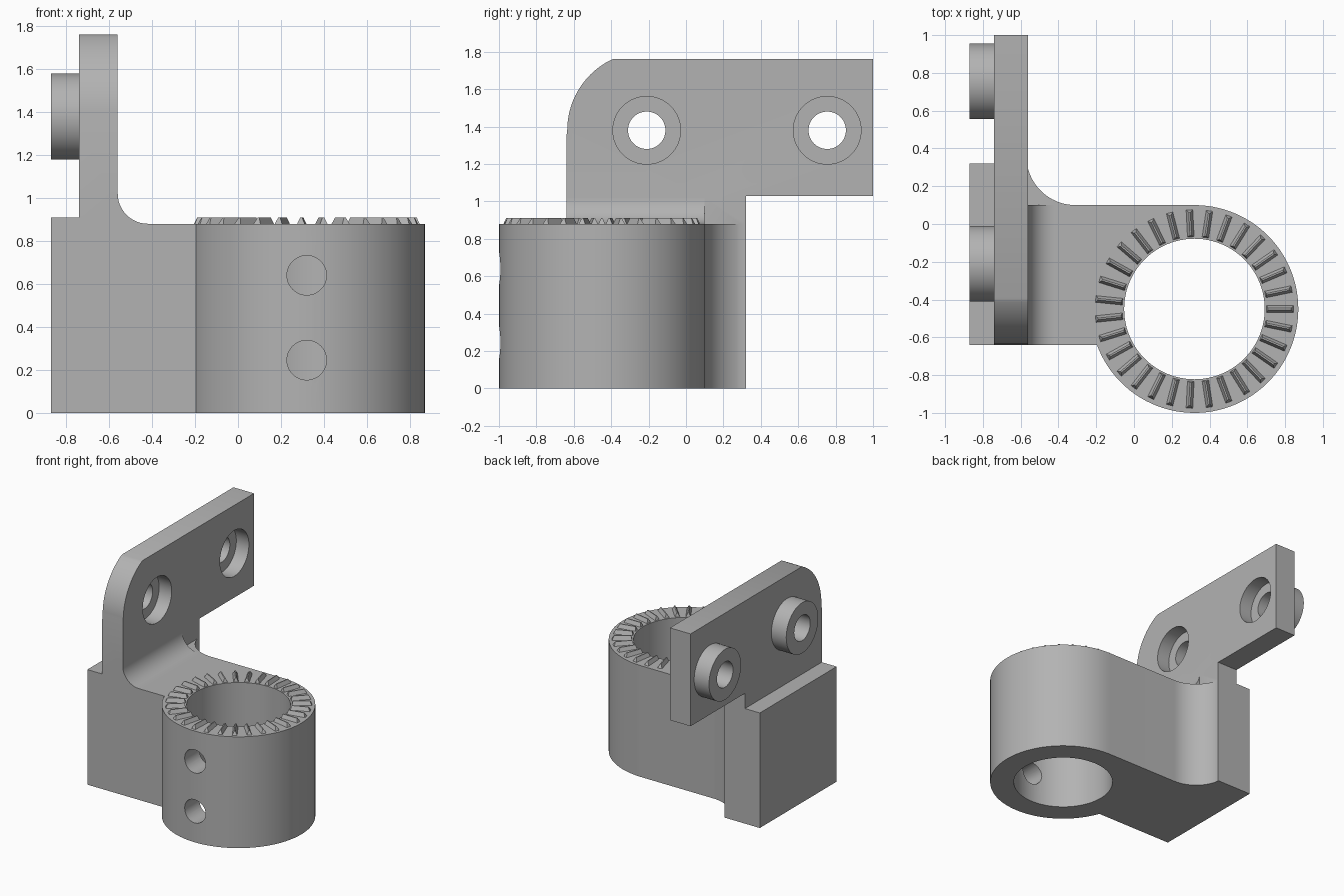
import bpy, bmesh
from math import sin, cos, pi, radians
from mathutils import Matrix, Vector

cube = bpy.data.objects.get("Cube")
if cube:
    bpy.data.objects.remove(cube, do_unlink=True)

grey = bpy.data.materials.new("plain_grey")
grey.use_nodes = True
grey.diffuse_color = (0.45, 0.45, 0.45, 1)
grey.node_tree.nodes["Principled BSDF"].inputs["Base Color"].default_value = grey.diffuse_color

# Main dimensions
CX, CY, R_OUT, R_IN = 0.32, -0.45, 0.55, 0.372
FRONT, BACK = -0.64, 0.32
X_BACK, X_MID, X_FACE = -0.87, -0.74, -0.56
TOP, BLOCK_TOP, PLATE_LOW, PLATE_TOP = 0.88, 0.91, 1.03, 1.76
HOLES = [(-0.21, 1.38), (0.755, 1.38)]


def arc(cx, cy, r, start, end, n):
    """Points on an arc, angles in degrees."""
    angles = [radians(start + (end - start) * i / n) for i in range(n + 1)]
    return [(cx + r * cos(a), cy + r * sin(a)) for a in angles]


def circle(cx, cy, r, n=64):
    return arc(cx, cy, r, 0, 360, n)[:-1]


def finish(name, bm):
    bmesh.ops.recalc_face_normals(bm, faces=bm.faces)
    mesh = bpy.data.meshes.new(name)
    bm.to_mesh(mesh)
    bm.free()
    mesh.materials.append(grey)
    ob = bpy.data.objects.new(name, mesh)
    bpy.context.collection.objects.link(ob)
    return ob


def prism(name, outline, axis, low, high):
    """Extrude a 2D outline along an axis."""
    place = {"x": lambda p, d: (d, p[0], p[1]),
             "y": lambda p, d: (p[0], d, p[1]),
             "z": lambda p, d: (p[0], p[1], d)}[axis]
    bm = bmesh.new()
    face = bm.faces.new([bm.verts.new(place(p, low)) for p in outline])
    new = bmesh.ops.extrude_face_region(bm, geom=[face])["geom"]
    shift = Vector(place((0, 0), high - low))
    bmesh.ops.translate(bm, vec=shift, verts=[v for v in new if isinstance(v, bmesh.types.BMVert)])
    return finish(name, bm)


def combine(target, other, operation):
    """Apply a boolean and remove the helper."""
    other.hide_render = True
    mod = target.modifiers.new("join", "BOOLEAN")
    mod.operation, mod.solver, mod.object = operation, "EXACT", other
    bpy.context.view_layer.objects.active = target
    bpy.ops.object.modifier_apply(modifier=mod.name)
    bpy.data.objects.remove(other, do_unlink=True)


def smooth(ob):
    bpy.ops.object.select_all(action="DESELECT")
    ob.select_set(True)
    bpy.context.view_layer.objects.active = ob
    bpy.ops.object.shade_smooth_by_angle(angle=radians(30))


# Clamp body: arm, rounded ring end and rear fillet in one plan outline
outline = [(X_BACK, FRONT)]
outline += arc(CX, CY, R_OUT, 200.2, 450, 72)
outline += arc(-0.31, 0.36, 0.26, 270, 189, 14)
outline += [(X_FACE, BACK), (X_BACK, BACK)]
outline[1] = (-0.196, FRONT)
bracket = prism("bracket", outline, "z", 0, TOP)

# Upright plate with a rounded front corner
side = [(FRONT, 0), (BACK, 0), (BACK, PLATE_LOW), (1, PLATE_LOW), (1, PLATE_TOP)]
side += arc(-0.215, 1.38, 0.42, 115, 180, 20) + [(FRONT, 1.34)]
combine(bracket, prism("plate", side, "x", X_MID, X_FACE), "UNION")

# Rear block, inner fillet and the two bosses
block = [(X_BACK, 0), (X_MID + 0.02, 0), (X_MID + 0.02, BLOCK_TOP), (X_BACK, BLOCK_TOP)]
combine(bracket, prism("block", block, "y", FRONT, BACK), "UNION")
fillet = [(X_FACE - 0.03, TOP - 0.05), (X_FACE + 0.14, TOP - 0.05)]
fillet += arc(X_FACE + 0.14, TOP + 0.14, 0.14, 270, 180, 12) + [(X_FACE - 0.03, TOP + 0.14)]
combine(bracket, prism("fillet", fillet, "y", FRONT, 0.1), "UNION")
for y, z in HOLES:
    combine(bracket, prism("boss", circle(y, z, 0.2), "x", X_BACK, X_MID + 0.02), "UNION")

# Bolt holes with counterbores, the ring bore and the two front screw holes
for y, z in HOLES:
    combine(bracket, prism("bolt_cut", circle(y, z, 0.1), "x", -1, 0), "DIFFERENCE")
    combine(bracket, prism("counterbore", circle(y, z, 0.181), "x", X_FACE - 0.11, 0), "DIFFERENCE")
combine(bracket, prism("bore_cut", circle(CX, CY, R_IN, 96), "z", -0.1, 1), "DIFFERENCE")
for z in (0.64, 0.245):
    combine(bracket, prism("screw_cut", circle(CX, z, 0.092, 48), "y", -1.1, CY), "DIFFERENCE")
smooth(bracket)

# Radial grip teeth: small hipped ridges around the ring
COUNT = 31
bm = bmesh.new()
for i in range(COUNT):
    turn = Matrix.Translation((CX, CY, TOP)) @ Matrix.Rotation(2 * pi * i / COUNT, 4, "Z")
    points = [(r, s * w, z) for r, w, z in ((0.38, 0.022, -0.01), (0.53, 0.022, -0.01),
                                            (0.39, 0.004, 0.03), (0.512, 0.004, 0.03))
              for s in (-1, 1)]
    verts = [bm.verts.new(turn @ Vector(p)) for p in points]
    bmesh.ops.convex_hull(bm, input=verts)
finish("grip_teeth", bm)
